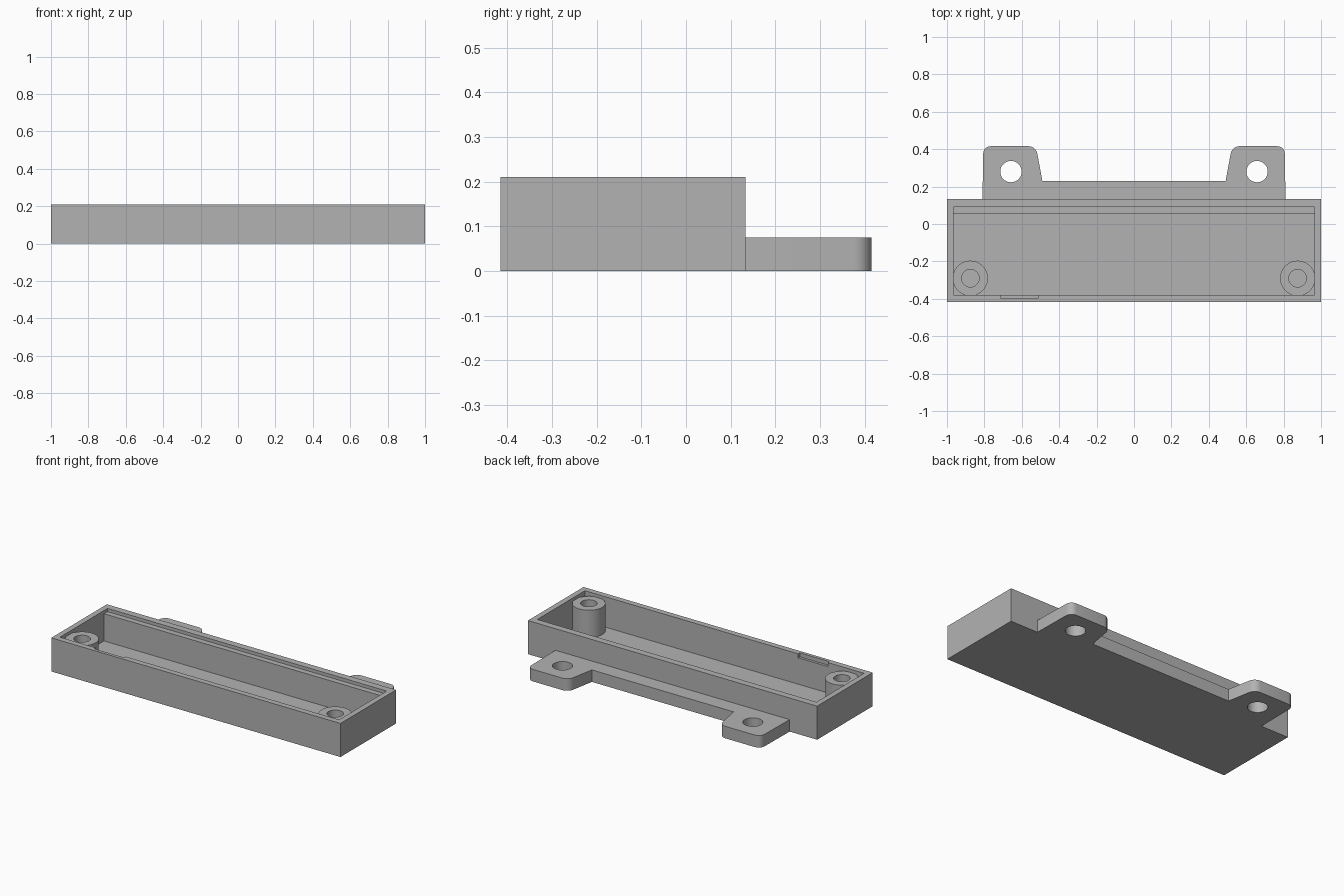
import bpy
import bmesh
from math import radians

default = bpy.data.objects.get("Cube")
if default:
    bpy.data.objects.remove(default, do_unlink=True)

HEIGHT, FLOOR, SEAT = 0.21, 0.02, 0.19   # rim, tray floor, lid seat
FRONT, BACK = -0.416, 0.133              # outer tray walls in y
TAB_H, TAB_END = 0.075, 0.416

grey = bpy.data.materials.new("plain_grey")
grey.use_nodes = True
grey.diffuse_color = (0.45, 0.45, 0.45, 1)
grey.node_tree.nodes["Principled BSDF"].inputs["Base Color"].default_value = grey.diffuse_color


def make(name, bm):
    bmesh.ops.recalc_face_normals(bm, faces=bm.faces)
    mesh = bpy.data.meshes.new(name)
    bm.to_mesh(mesh)
    bm.free()
    mesh.materials.append(grey)
    obj = bpy.data.objects.new(name, mesh)
    bpy.context.collection.objects.link(obj)
    return obj


def prism(name, outline, z0, z1, round_at=None, radius=0.04):
    """Extrude an outline upward, rounding upright edges at y = round_at."""
    bm = bmesh.new()
    base = bm.faces.new([bm.verts.new((x, y, z0)) for x, y in outline])
    top = bmesh.ops.extrude_face_region(bm, geom=[base])["geom"]
    for v in top:
        if isinstance(v, bmesh.types.BMVert):
            v.co.z = z1
    if round_at is not None:
        edges = [e for e in bm.edges
                 if abs(e.verts[0].co.z - e.verts[1].co.z) > 0.01
                 and abs(e.verts[0].co.y - round_at) < 0.001]
        bmesh.ops.bevel(bm, geom=edges, offset=radius, segments=6,
                        profile=0.5, affect='EDGES')
    return make(name, bm)


def box(name, x0, x1, y0, y1, z0, z1):
    return prism(name, [(x0, y0), (x1, y0), (x1, y1), (x0, y1)], z0, z1)


def cylinder(name, x, y, r, z0, z1):
    bm = bmesh.new()
    bmesh.ops.create_cone(bm, cap_ends=True, segments=48, radius1=r, radius2=r, depth=z1 - z0)
    bmesh.ops.translate(bm, verts=bm.verts, vec=(x, y, (z0 + z1) / 2))
    return make(name, bm)


def combine(target, tool, operation='DIFFERENCE'):
    bpy.ops.object.select_all(action='DESELECT')
    bpy.context.view_layer.objects.active = target
    target.select_set(True)
    mod = target.modifiers.new("combine", 'BOOLEAN')
    mod.operation, mod.solver, mod.object = operation, 'EXACT', tool
    bpy.ops.object.modifier_apply(modifier=mod.name)
    bpy.data.objects.remove(tool, do_unlink=True)


# Open tray with a lid seat along the back wall and a latch notch in front
tray = box("tray", -1, 1, FRONT, BACK, 0, HEIGHT)
combine(tray, box("cavity", -0.965, 0.965, -0.38, 0.055, FLOOR, 0.3))
combine(tray, box("lid_seat", -0.965, 0.965, 0, 0.09, SEAT, 0.3))
combine(tray, box("latch_notch", -0.715, -0.51, -0.396, -0.3, SEAT - 0.005, 0.3))

# Screw bosses in the front corners
for side in (-1, 1):
    x, y = side * 0.875, -0.29
    combine(tray, cylinder("boss", x, y, 0.094, FLOOR / 2, SEAT), 'UNION')
    combine(tray, cylinder("boss_hole", x, y, 0.047, FLOOR + 0.01, 0.3))

# Rear mounting plate with two rounded, drilled ears
half = [(0.81, BACK), (0.806, TAB_END), (0.524, TAB_END), (0.49, 0.23)]
outline = half + [(-x, y) for x, y in reversed(half)]
plate = prism("mounting_plate", outline, 0, TAB_H, round_at=TAB_END)
for side in (-1, 1):
    combine(plate, cylinder("ear_hole", side * 0.658, 0.28, 0.057, -0.1, 0.2))

# Smooth the round parts while keeping edges crisp
bpy.ops.object.select_all(action='DESELECT')
for obj in (tray, plate):
    obj.select_set(True)
bpy.context.view_layer.objects.active = tray
bpy.ops.object.shade_smooth_by_angle(angle=radians(30))
